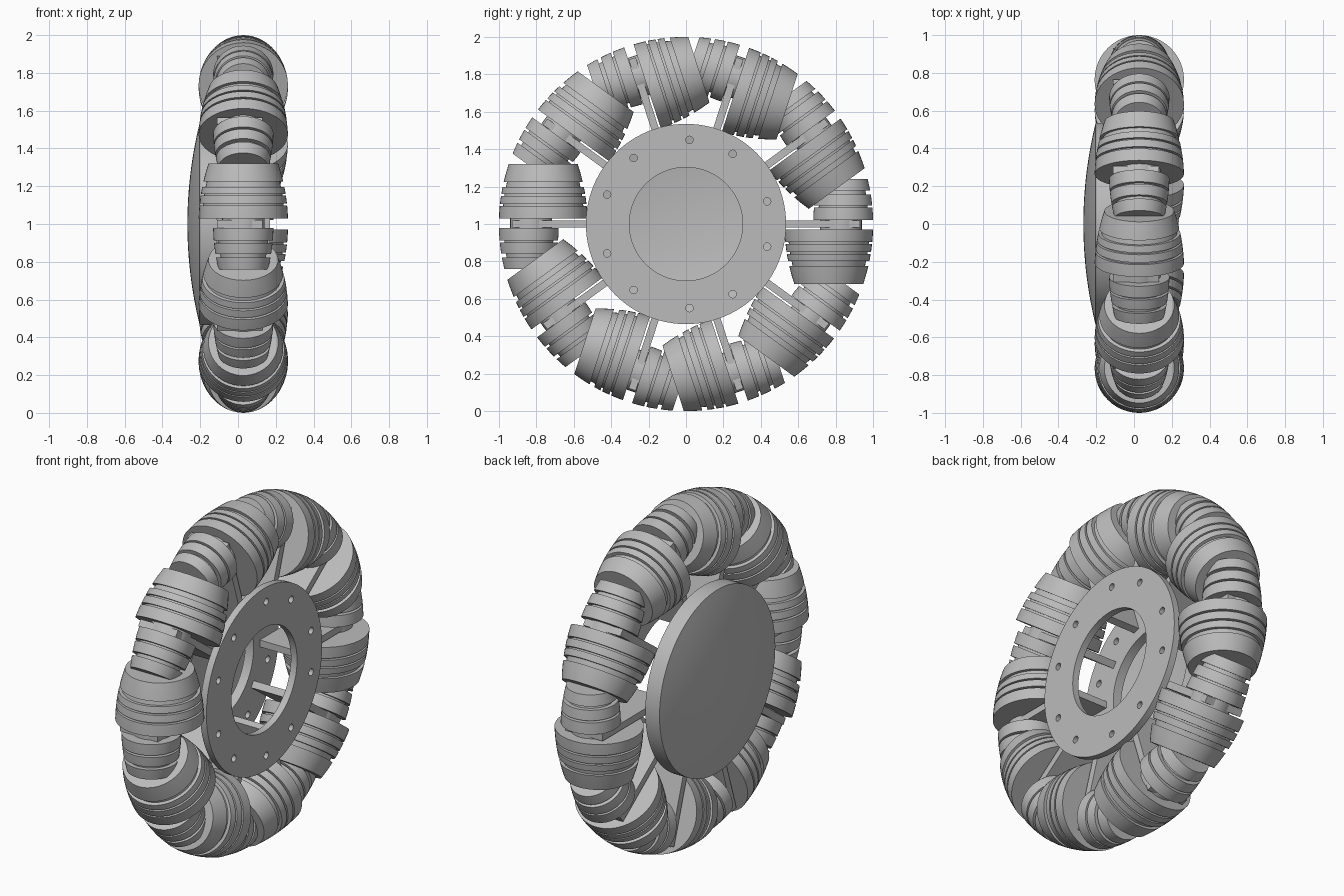
import bpy, bmesh, math
from mathutils import Matrix, Vector

if "Cube" in bpy.data.objects:
    bpy.data.objects.remove(bpy.data.objects["Cube"])

MID = 0.028          # x of the roller ring
HUB = Vector((0, 0, 1))
COUNT = 10

grey = bpy.data.materials.new("plain grey")
grey.use_nodes = True
grey.diffuse_color = (0.5, 0.5, 0.5, 1)
grey.node_tree.nodes["Principled BSDF"].inputs["Base Color"].default_value = (0.5, 0.5, 0.5, 1)


def finish(mesh):
    mesh.materials.clear()
    mesh.materials.append(grey)
    mesh.shade_smooth()
    mesh.set_sharp_from_angle(angle=math.radians(25))
    return mesh


def place(name, mesh, matrix):
    ob = bpy.data.objects.new(name, mesh)
    bpy.context.collection.objects.link(ob)
    ob.matrix_world = matrix
    return ob


def lathe(name, profile, steps):
    """Revolve (along, radius) points around local x."""
    bm = bmesh.new()
    vs = [bm.verts.new((s, r, 0)) for s, r in profile]
    edges = [bm.edges.new(pair) for pair in zip(vs, vs[1:])]
    bmesh.ops.spin(bm, geom=vs + edges, cent=(0, 0, 0), axis=(1, 0, 0),
                   angle=math.tau, steps=steps)
    bmesh.ops.remove_doubles(bm, verts=bm.verts, dist=0.0001)
    bmesh.ops.recalc_face_normals(bm, faces=bm.faces)
    mesh = bpy.data.meshes.new(name)
    bm.to_mesh(mesh)
    bm.free()
    return finish(mesh)


def roller(name, axis_dist, bands, groove):
    """Ribbed roller whose outer edge follows the wheel's rim."""
    def rim(s):
        return math.sqrt(1 - s * s) - axis_dist
    profile = [(bands[0][0], 0)]
    for i, (a, b) in enumerate(bands):
        if i:
            profile.append((a, rim(a) - groove))
        profile += [(s, rim(s)) for s in (a, (a + b) / 2, b)]
        if i < len(bands) - 1:
            profile.append((b, rim(b) - groove))
    profile.append((bands[-1][1], 0))
    return lathe(name, profile, 48)


def plate(name, x, half):
    """Ring plate with bolt holes, as an extruded flat curve."""
    curve = bpy.data.curves.new(name, 'CURVE')
    curve.dimensions = '2D'
    curve.fill_mode = 'BOTH'
    curve.extrude = half

    def circle(cx, cy, r, n):
        spline = curve.splines.new('POLY')
        spline.points.add(n - 1)
        for i, p in enumerate(spline.points):
            t = math.tau * i / n
            p.co = (cx + r * math.cos(t), cy + r * math.sin(t), 0, 1)
        spline.use_cyclic_u = True

    circle(0, 0, 0.535, 96)
    circle(0, 0, 0.303, 64)
    for k in range(COUNT):
        t = math.radians(18 + 36 * k + (2.4 if k % 2 else -2.4))
        circle(-0.45 * math.sin(t), 0.45 * math.cos(t), 0.02, 16)
    temp = bpy.data.objects.new(name + "_outline", curve)
    mesh = bpy.data.meshes.new_from_object(temp)
    bpy.data.objects.remove(temp)
    mesh.name = name
    turn = Matrix.Translation(HUB + Vector((x, 0, 0))) @ Matrix.Rotation(math.pi / 2, 4, 'Y')
    return place(name, finish(mesh), turn)


def frame(origin, a, b, c):
    m = Matrix((a, b, c)).transposed().to_4x4()
    m.translation = origin
    return m


# Hub plates
plate("front_plate", 0.15, 0.02)
plate("back_plate", -0.138, 0.027)

# Domed cover: thin shell bulging toward -x
R, sag = 0.535, 0.065
ball = (R * R + sag * sag) / (2 * sag)
N = 14


def dome(apex, outer):
    pts = []
    for i in range(N + 1):
        r = outer * i / N
        pts.append((apex + ball - math.sqrt(ball * ball - r * r), r))
    return pts


cover = dome(-0.268, R) + [(-0.165, R), (-0.165, R - 0.03)] + dome(-0.256, R - 0.03)[::-1]
place("domed_cover", lathe("domed_cover", cover, 96), Matrix.Translation(HUB))

# Roller, axle and spoke shapes shared by all ten stations
big = roller("large_roller", 0.763,
             [(0.03, 0.097), (0.108, 0.15), (0.16, 0.197), (0.225, 0.32)], 0.018)
small = roller("small_roller", 0.84,
               [(0.022, 0.088), (0.1, 0.158), (0.178, 0.24)], 0.025)
axle = lathe("axle", [(-0.035, 0), (-0.035, 0.112), (0.035, 0.112), (0.035, 0)], 32)

bm = bmesh.new()
bmesh.ops.create_cube(bm, size=1, matrix=Matrix.Diagonal((0.04, 0.242, 0.57, 1)))
spoke = bpy.data.meshes.new("spoke")
bm.to_mesh(spoke)
bm.free()
finish(spoke)

# Stations around the wheel
side = Vector((1, 0, 0))
ring = HUB + side * MID
for k in range(COUNT):
    a = math.tau * k / COUNT
    out = Vector((0, math.cos(a), math.sin(a)))
    along = Vector((0, math.sin(a), -math.cos(a)))
    n = str(k + 1)
    place("large_roller_" + n, big, frame(ring + out * 0.763, along, out, along.cross(out)))
    place("small_roller_" + n, small, frame(ring + out * 0.84, -along, out, out.cross(along)))
    place("axle_" + n, axle, frame(ring + out * 0.828, along, out, along.cross(out)))
    place("spoke_" + n, spoke,
          frame(HUB + side * 0.01 + out * 0.645, along, out.cross(along), out))
